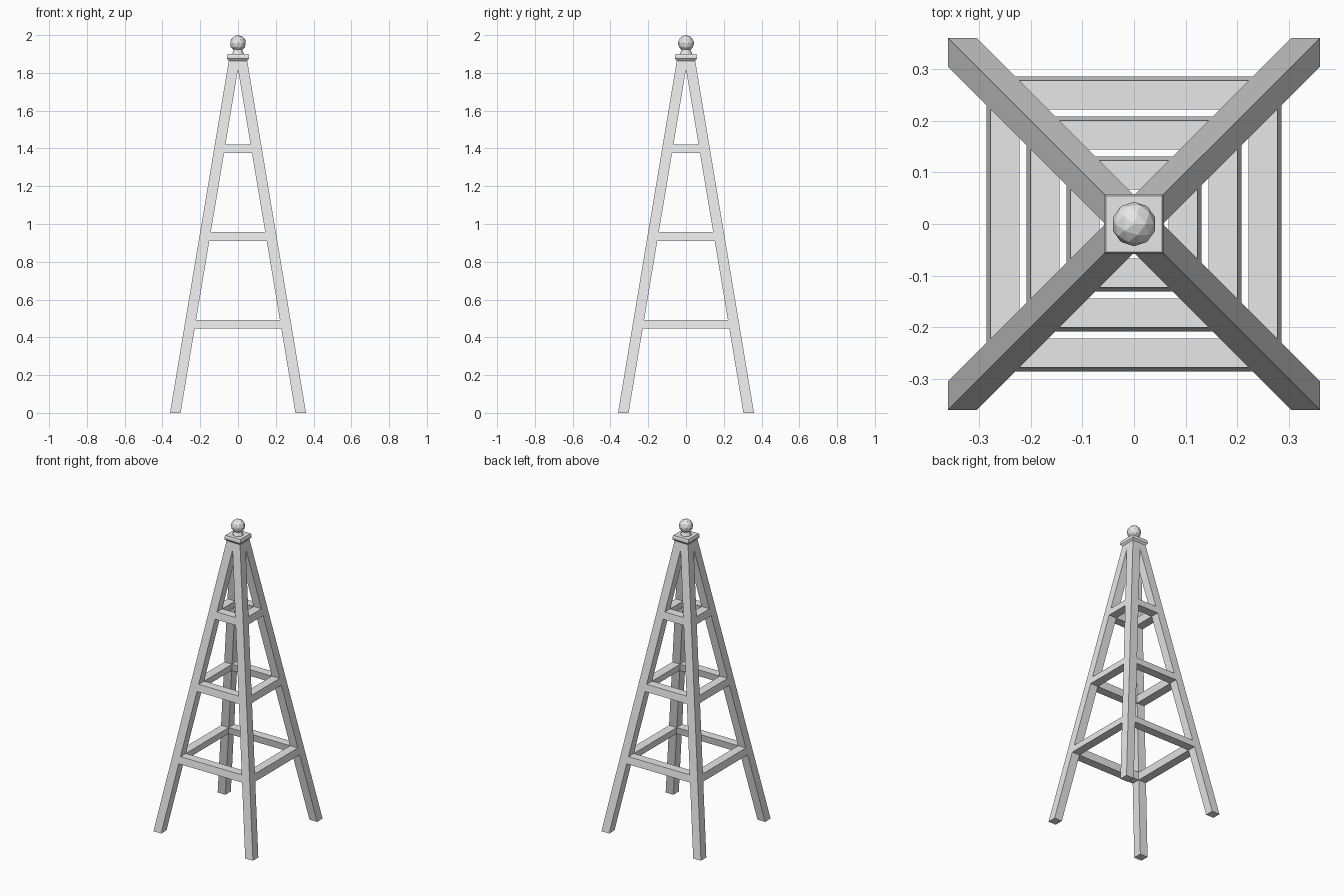
import bpy
import bmesh
from mathutils import Matrix

cube = bpy.data.objects.get("Cube")
if cube:
    bpy.data.objects.remove(cube)

grey = bpy.data.materials.new("painted_grey")
grey.use_nodes = True
grey.diffuse_color = (0.8, 0.8, 0.8, 1)
grey.node_tree.nodes["Principled BSDF"].inputs["Base Color"].default_value = (0.8, 0.8, 0.8, 1)


def finish(name, bm):
    bmesh.ops.recalc_face_normals(bm, faces=bm.faces)
    mesh = bpy.data.meshes.new(name)
    bm.to_mesh(mesh)
    bm.free()
    mesh.materials.append(grey)
    obj = bpy.data.objects.new(name, mesh)
    bpy.context.collection.objects.link(obj)
    return obj


def loft(name, rings, turn=0):
    """Join matching closed rings of points, cap both ends, turn in quarter turns."""
    bm = bmesh.new()
    loops = [[bm.verts.new(p) for p in ring] for ring in rings]
    for a, b in zip(loops, loops[1:]):
        for i in range(len(a)):
            j = (i + 1) % len(a)
            bm.faces.new((a[i], a[j], b[j], b[i]))
    bm.faces.new(loops[0])
    bm.faces.new(loops[-1])
    spin = Matrix.Rotation(turn * 1.5707963, 4, "Z")
    bmesh.ops.transform(bm, matrix=spin, verts=bm.verts)
    return finish(name, bm)


def rect(lo, hi, z):
    return [(lo, lo, z), (hi, lo, z), (hi, hi, z), (lo, hi, z)]


# Leaning faces shared by legs and rails
def outer(z):
    return 0.36 - 0.167 * z


def inner(z):
    return max(0.304 - 0.167 * z, 0)


# Four legs meeting under the cap
corners = ("back_left", "back_right", "front_right", "front_left")
for turn, side in enumerate(corners):
    loft(side + "_leg", [rect(inner(z), outer(z), z) for z in (0, 1.82, 1.875)], turn)

# Three tiers of rails, flush with the leaning legs
sides = ("front", "left", "back", "right")
for tier, low in zip(("lower", "middle", "upper"), (0.447, 0.911, 1.375)):
    high = low + 0.046
    for turn, side in enumerate(sides):
        ends = []
        for s in (-1, 1):
            ends.append([(s * inner(z), -f(z), z) for f, z in
                         ((outer, low), (outer, high), (inner, high), (inner, low))])
        loft(f"{tier}_{side}_rail", ends, turn)

# Square cap with a flared underside
profile = ((0.047, 1.862), (0.058, 1.876), (0.058, 1.888), (0.054, 1.9))
loft("cap", [rect(-r, r, z) for r, z in profile])

# Neck and faceted ball finial
bm = bmesh.new()
bmesh.ops.create_cone(bm, cap_ends=True, segments=10, radius1=0.034, radius2=0.022,
                      depth=0.03, matrix=Matrix.Translation((0, 0, 1.912)))
finish("finial_neck", bm)
bm = bmesh.new()
bmesh.ops.create_icosphere(bm, subdivisions=2, radius=0.043,
                           matrix=Matrix.Translation((0, 0, 1.957)))
finish("finial_ball", bm)
